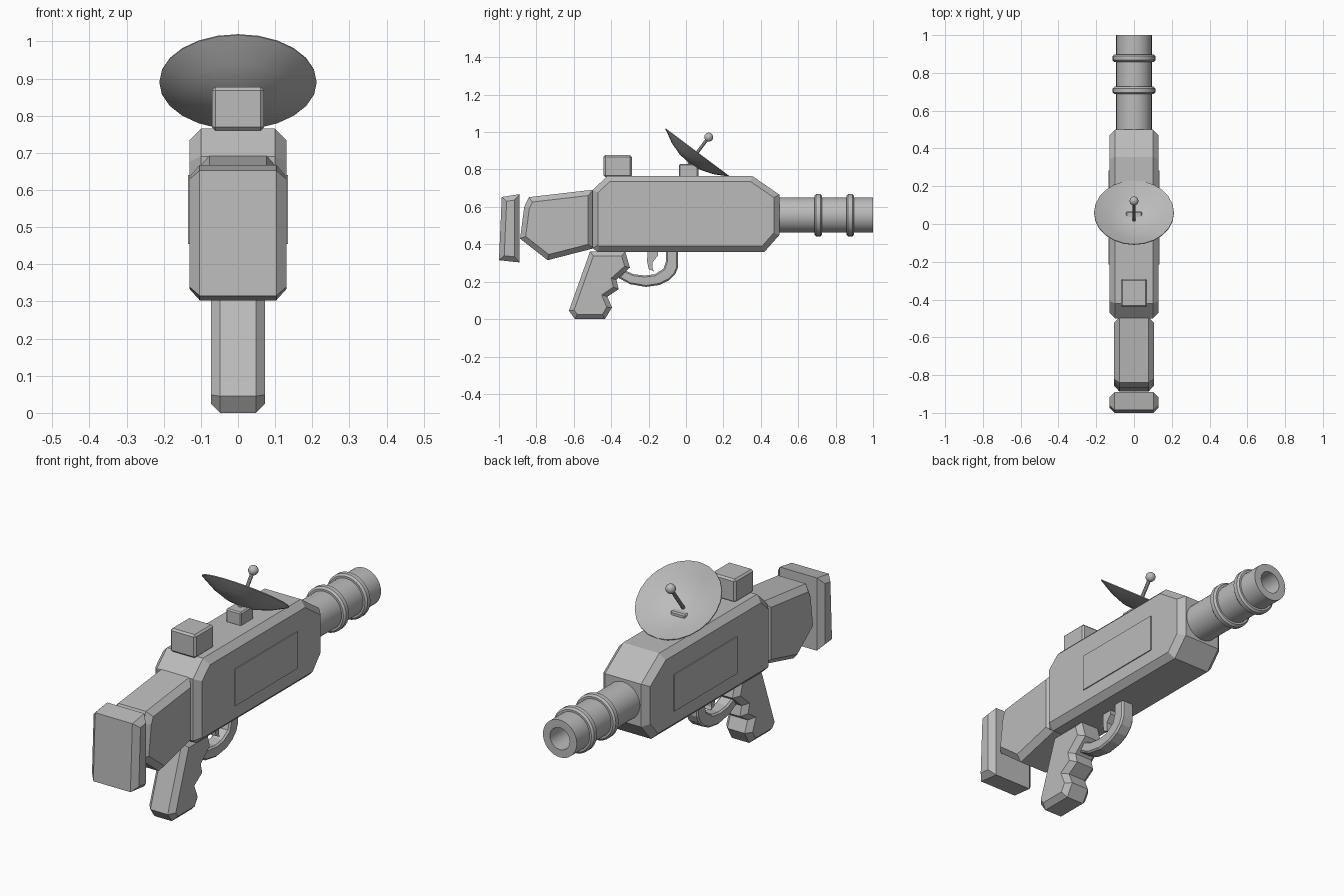
import bpy, bmesh, math
from mathutils import Matrix, Vector

if "Cube" in bpy.data.objects:
    bpy.data.objects.remove(bpy.data.objects["Cube"])

grey = bpy.data.materials.new("plain_grey")
grey.diffuse_color = (0.5, 0.5, 0.5, 1)
grey.use_nodes = True
grey.node_tree.nodes["Principled BSDF"].inputs["Base Color"].default_value = grey.diffuse_color


def finish(name, bm, smooth=False):
    bmesh.ops.remove_doubles(bm, verts=bm.verts, dist=1e-5)
    bmesh.ops.recalc_face_normals(bm, faces=bm.faces)
    me = bpy.data.meshes.new(name)
    bm.to_mesh(me)
    bm.free()
    me.materials.append(grey)
    ob = bpy.data.objects.new(name, me)
    bpy.context.collection.objects.link(ob)
    if smooth:
        bpy.ops.object.select_all(action='DESELECT')
        ob.select_set(True)
        bpy.context.view_layer.objects.active = ob
        bpy.ops.object.shade_smooth_by_angle(angle=math.radians(18))
    return ob


def prism(name, profile, half, bevel=0.0):
    """Side profile (y, z) extruded across x, with chamfered side outlines."""
    bm = bmesh.new()
    face = bm.faces.new([bm.verts.new((-half, y, z)) for y, z in profile])
    ext = bmesh.ops.extrude_face_region(bm, geom=[face], use_keep_orig=True)
    verts = [g for g in ext['geom'] if isinstance(g, bmesh.types.BMVert)]
    bmesh.ops.translate(bm, verts=verts, vec=(2 * half, 0, 0))
    bmesh.ops.recalc_face_normals(bm, faces=bm.faces)
    if bevel:
        rim = [e for e in bm.edges if abs(e.verts[0].co.x - e.verts[1].co.x) < 1e-6]
        bmesh.ops.bevel(bm, geom=rim, offset=bevel, offset_type='OFFSET', segments=1,
                        profile=0.5, affect='EDGES', clamp_overlap=False)
    return finish(name, bm)


def box(name, half, y0, y1, z0, z1, bevel=0.0):
    bm = bmesh.new()
    m = Matrix.Translation((0, (y0 + y1) / 2, (z0 + z1) / 2)) @ Matrix.Diagonal((2 * half, y1 - y0, z1 - z0, 1))
    bmesh.ops.create_cube(bm, size=1, matrix=m)
    if bevel:
        bmesh.ops.bevel(bm, geom=bm.edges[:], offset=bevel, segments=1, profile=0.5, affect='EDGES')
    return finish(name, bm)


def lathe(name, profile, centre, tilt, n, closed=False):
    """Profile (radius, height) spun about an axis tilted from z towards +y."""
    bm = bmesh.new()
    m = Matrix.Translation(centre) @ Matrix.Rotation(-tilt, 4, 'X')
    rings = [[bm.verts.new(m @ Vector((r * math.cos(2 * math.pi * i / n),
                                       r * math.sin(2 * math.pi * i / n), h)))
              for i in range(n)] for r, h in profile]
    pairs = list(zip(rings, rings[1:]))
    if closed:
        pairs.append((rings[-1], rings[0]))
    for a, b in pairs:
        for i in range(n):
            j = (i + 1) % n
            bm.faces.new((a[i], a[j], b[j], b[i]))
    return finish(name, bm, True)


# receiver body and raised side panels
prism("body", [(-0.50, 0.69), (-0.42, 0.765), (0.355, 0.765), (0.50, 0.665),
               (0.50, 0.45), (0.42, 0.36), (-0.475, 0.36), (-0.50, 0.38)], 0.13, 0.03)
box("side_panels", 0.135, -0.215, 0.283, 0.455, 0.64)

# stock and butt plate
prism("stock", [(-0.495, 0.692), (-0.84, 0.652), (-0.865, 0.60), (-0.887, 0.43),
                (-0.74, 0.315), (-0.495, 0.378)], 0.105, 0.028)
prism("butt_plate", [(-0.985, 0.653), (-0.89, 0.668), (-0.89, 0.303), (-1.0, 0.315)], 0.13, 0.027)

# grip with finger notches
prism("grip", [(-0.513, 0.362), (-0.325, 0.362), (-0.30, 0.275), (-0.372, 0.21), (-0.36, 0.16),
               (-0.42, 0.12), (-0.396, 0.062), (-0.433, 0.0), (-0.594, 0.0), (-0.626, 0.045)],
      0.073, 0.025)

# trigger guard and trigger
prism("trigger_guard", [(-0.043, 0.37), (-0.043, 0.275), (-0.058, 0.24), (-0.09, 0.208), (-0.14, 0.183),
                        (-0.214, 0.172), (-0.30, 0.187), (-0.36, 0.22), (-0.33, 0.262),
                        (-0.28, 0.24), (-0.22, 0.233), (-0.166, 0.24), (-0.12, 0.27),
                        (-0.107, 0.31), (-0.107, 0.37)], 0.035, 0.008)
prism("trigger", [(-0.205, 0.37), (-0.15, 0.37), (-0.15, 0.34), (-0.178, 0.305),
                  (-0.178, 0.27), (-0.172, 0.255), (-0.20, 0.268), (-0.208, 0.31)], 0.018)

# hollow barrel with two collars
axis = math.pi / 2
lathe("barrel", [(0, 0.45), (0.094, 0.45), (0.094, 1.0), (0.055, 1.0), (0.055, 0.86), (0, 0.86)],
      (0, 0, 0.556), axis, 32)
for i, y in enumerate((0.707, 0.878)):
    lathe(f"barrel_collar_{i + 1}", [(0.085, -0.02), (0.104, -0.02), (0.113, -0.011),
                                     (0.113, 0.011), (0.104, 0.02), (0.085, 0.02)],
          (0, y, 0.556), axis, 32, True)

# rear sight block and dish mount
box("sight_block", 0.07, -0.44, -0.29, 0.76, 0.877, 0.009)
box("dish_mount", 0.042, -0.037, 0.066, 0.76, 0.83, 0.006)

# tilted dish, its antenna rod and ball tip
tilt = math.atan2(0.6, 0.8)
centre = (0, 0.0615, 0.893)
lathe("dish", [(0, -0.068), (0.07, -0.061), (0.14, -0.037), (0.211, 0.0),
               (0.212, -0.004), (0.14, -0.043), (0.07, -0.067), (0, -0.074)], centre, tilt, 24)
lathe("antenna_rod", [(0, -0.08), (0.009, -0.08), (0.009, 0.1), (0, 0.1)], centre, tilt, 10)
ball = [(0.024 * math.sin(math.pi * k / 10), 0.1 - 0.024 * math.cos(math.pi * k / 10)) for k in range(11)]
lathe("antenna_ball", ball, centre, tilt, 16)
